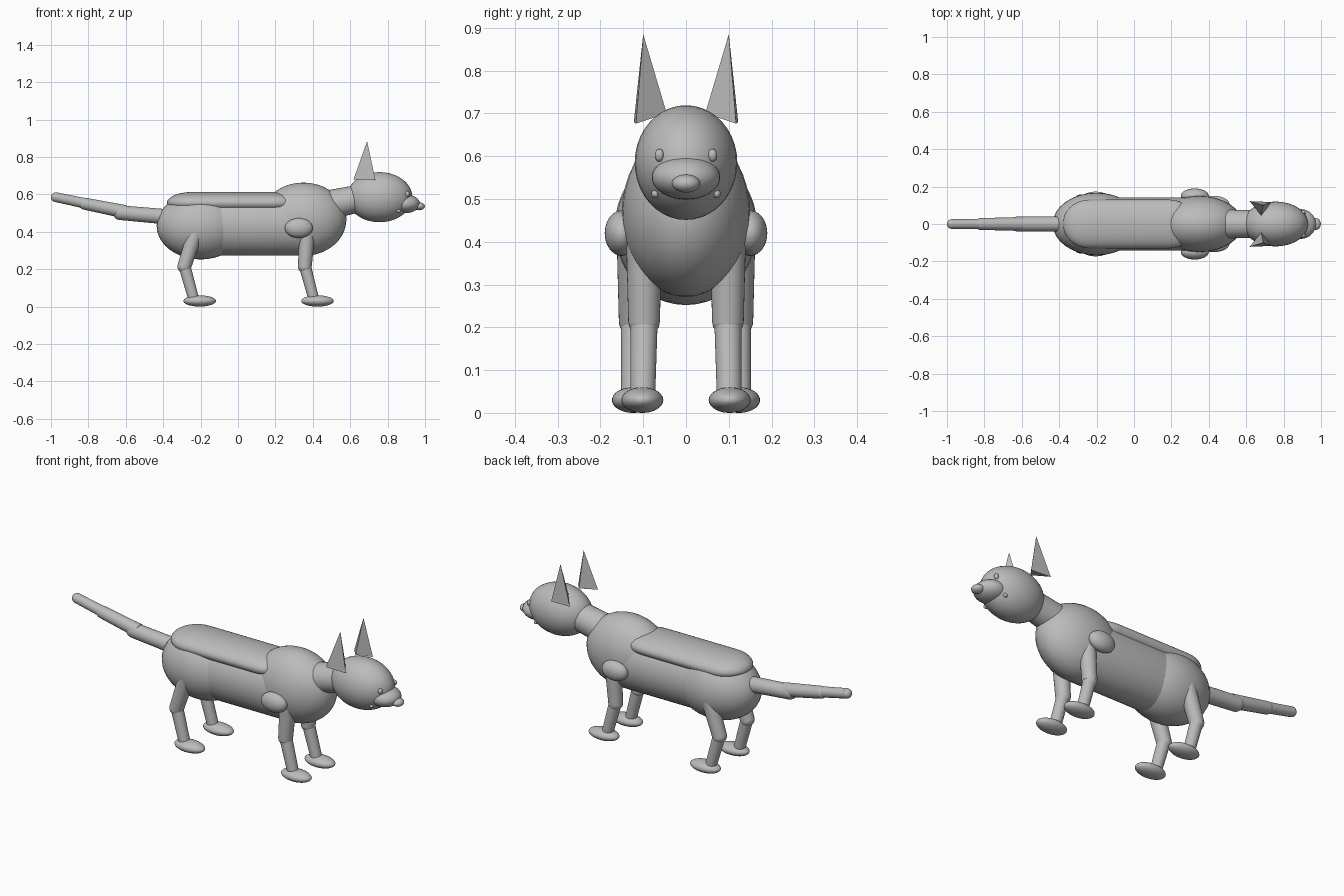
import bpy, bmesh, math
from mathutils import Vector

cube = bpy.data.objects.get("Cube")
if cube:
    bpy.data.objects.remove(cube, do_unlink=True)

grey = bpy.data.materials.new("plain grey")
grey.use_nodes = True
colour = (0.5, 0.5, 0.5, 1)
grey.diffuse_color = colour
grey.node_tree.nodes["Principled BSDF"].inputs["Base Color"].default_value = colour


def finish(bm, name, smooth=True):
    bmesh.ops.recalc_face_normals(bm, faces=bm.faces)
    mesh = bpy.data.meshes.new(name)
    bm.to_mesh(mesh)
    bm.free()
    mesh.materials.append(grey)
    obj = bpy.data.objects.new(name, mesh)
    bpy.context.collection.objects.link(obj)
    if smooth:
        bpy.ops.object.select_all(action="DESELECT")
        obj.select_set(True)
        bpy.context.view_layer.objects.active = obj
        bpy.ops.object.shade_smooth_by_angle(angle=math.radians(40))
    return obj


def ellipsoid(name, centre, radii):
    bm = bmesh.new()
    bmesh.ops.create_uvsphere(bm, u_segments=32, v_segments=20, radius=1)
    bmesh.ops.scale(bm, vec=radii, verts=bm.verts)
    bmesh.ops.translate(bm, vec=centre, verts=bm.verts)
    return finish(bm, name)


def limb(name, start, end, r1, r2, round_end=False):
    """Tapered tube between two points, optionally with a ball at its end."""
    a, b = Vector(start), Vector(end)
    axis = b - a
    bm = bmesh.new()
    made = bmesh.ops.create_cone(bm, cap_ends=True, segments=32, radius1=r1,
                                 radius2=r2, depth=axis.length)
    turn = Vector((0, 0, 1)).rotation_difference(axis).to_matrix()
    bmesh.ops.rotate(bm, cent=(0, 0, 0), matrix=turn, verts=made["verts"])
    bmesh.ops.translate(bm, vec=(a + b) / 2, verts=made["verts"])
    if round_end:
        ball = bmesh.ops.create_uvsphere(bm, u_segments=24, v_segments=16, radius=r2)
        bmesh.ops.translate(bm, vec=b, verts=ball["verts"])
    return finish(bm, name)


def barrel(name, x0, x1, z, ry, rz, cap):
    """Lengthwise elliptical barrel with rounded ends of length cap."""
    arc = [math.radians(a) for a in range(0, 91, 10)]
    rings = [(x0 + cap * (1 - math.cos(a)), math.sin(a)) for a in arc]
    rings += [(x1 - cap * (1 - math.cos(a)), math.sin(a)) for a in reversed(arc)]
    bm = bmesh.new()
    verts = [bm.verts.new((x, 0, s)) for x, s in rings]
    edges = [bm.edges.new(pair) for pair in zip(verts, verts[1:])]
    bmesh.ops.spin(bm, geom=verts + edges, cent=(0, 0, 0), axis=(1, 0, 0),
                   angle=math.tau, steps=40)
    bmesh.ops.remove_doubles(bm, verts=bm.verts, dist=1e-5)
    bmesh.ops.scale(bm, vec=(1, ry, rz), verts=bm.verts)
    bmesh.ops.translate(bm, vec=(0, 0, z), verts=bm.verts)
    return finish(bm, name)


# Body
ellipsoid("hips", (-0.2, 0, 0.432), (0.235, 0.167, 0.18))
ellipsoid("chest", (0.35, 0, 0.467), (0.23, 0.15, 0.196))
limb_torso = barrel("torso", -0.27, 0.42, 0.437, 0.143, 0.164, 0.1)
barrel("back_ridge", -0.38, 0.33, 0.555, 0.13, 0.058, 0.14)

# Neck and head
limb("neck", (0.42, 0, 0.53), (0.68, 0, 0.585), 0.08, 0.072)
ellipsoid("head", (0.757, 0, 0.585), (0.175, 0.12, 0.134))
ellipsoid("muzzle", (0.89, 0, 0.55), (0.083, 0.08, 0.051))
ellipsoid("nose", (0.969, 0, 0.536), (0.03, 0.033, 0.021))

# Tail in three tapering sections
limb("tail_base", (-0.36, 0, 0.478), (-0.63, 0, 0.502), 0.041, 0.039, True)
limb("tail_middle", (-0.6, 0, 0.506), (-0.82, 0, 0.55), 0.036, 0.032, True)
limb("tail_tip", (-0.79, 0, 0.546), (-0.974, 0, 0.585), 0.028, 0.026, True)

# Paired parts
for side, s in (("left", 1), ("right", -1)):
    ellipsoid(side + "_eye", (0.905, s * 0.062, 0.602), (0.012, 0.011, 0.015))
    ellipsoid(side + "_cheek", (0.858, s * 0.072, 0.512), (0.012, 0.009, 0.01))
    ellipsoid(side + "_shoulder", (0.325, s * 0.15, 0.42), (0.075, 0.04, 0.053))

    # Three-sided ear
    bm = bmesh.new()
    tip = bm.verts.new((0.69, s * 0.1, 0.885))
    base = [bm.verts.new((x, s * y, z)) for x, y, z in
            ((0.735, 0.117, 0.676), (0.618, 0.122, 0.68), (0.68, 0.045, 0.7))]
    bm.faces.new(base)
    for i in range(3):
        bm.faces.new((base[i - 1], base[i], tip))
    finish(bm, side + "_ear", smooth=False)

    # Legs: top, knee and ankle positions lengthwise, then sideways offset
    for kind, top, knee, ankle, paw, y in (("front", 0.372, 0.357, 0.405, 0.425, 0.098),
                                           ("hind", -0.222, -0.287, -0.237, -0.205, 0.12)):
        name = side + "_" + kind
        limb(name + "_upper_leg", (top, s * y, 0.41), (knee, s * y, 0.215),
             0.042, 0.037, True)
        limb(name + "_lower_leg", (knee, s * y, 0.22), (ankle, s * (y + 0.003), 0.04),
             0.032, 0.029)
        ellipsoid(name + "_paw", (paw, s * (y + 0.004), 0.03), (0.087, 0.049, 0.03))
